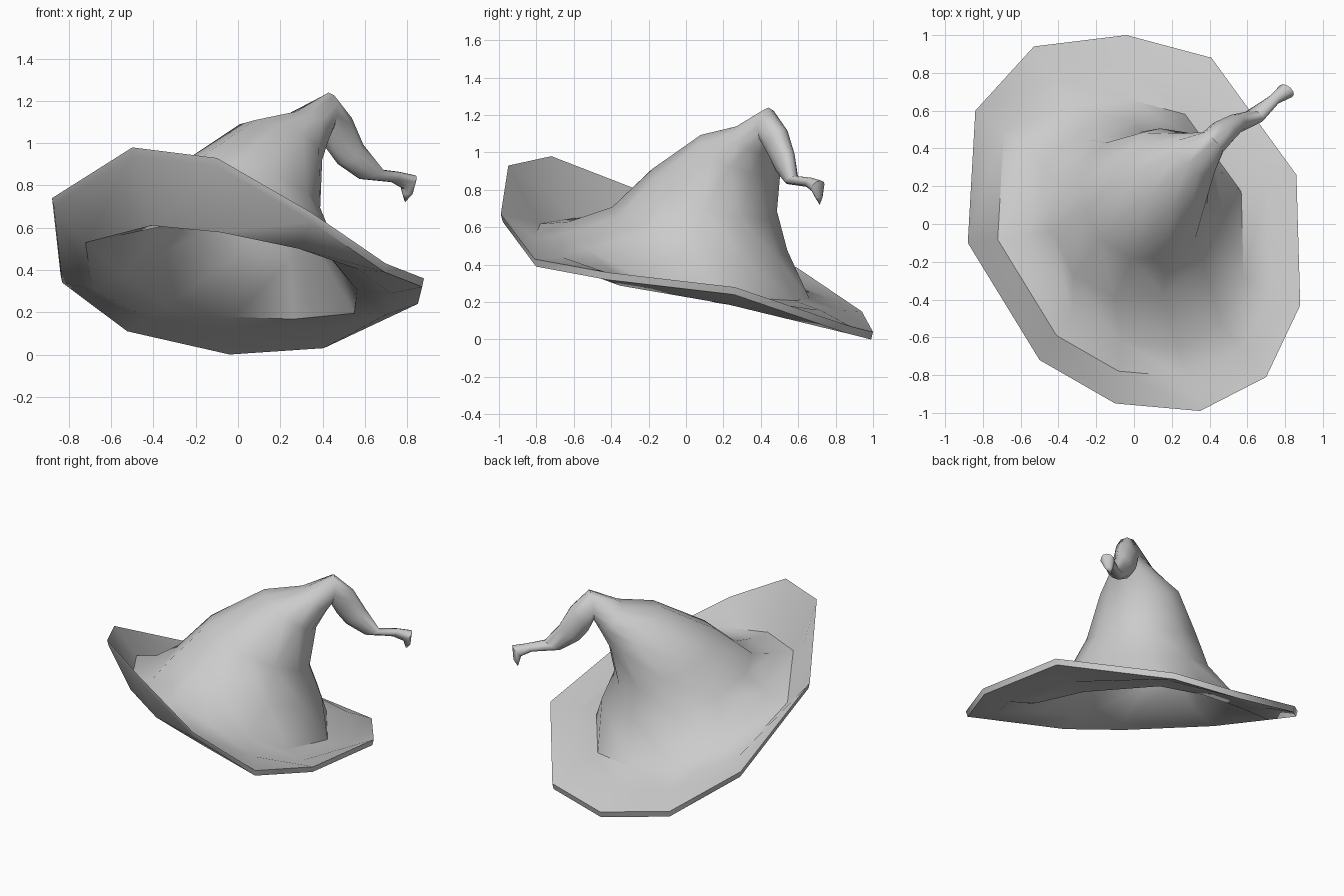
import bpy, bmesh
from math import radians, cos, sin
from mathutils import Vector as V

if "Cube" in bpy.data.objects:
    bpy.data.objects.remove(bpy.data.objects["Cube"])

# outer brim edge, clockwise from the back
RIM = [V(p) for p in (
    (-.04, 1.0, .04), (.41, .88, .07), (.86, .26, .28), (.88, -.43, .36),
    (.70, -.81, .43), (.35, -.99, .67), (-.10, -.95, .93), (-.50, -.72, .98),
    (-.88, -.10, .74), (-.84, .60, .38), (-.53, .94, .15))]
N = len(RIM)

# crown and curled tip: front/top point, back/under point, half width
CROWN = [
    ((-.31, -.28, .73), (.35, .42, .43), .45),
    ((-.17, -.09, .93), (.28, .38, .64), .35),
    ((.09, .15, 1.11), (.30, .42, .88), .25),
    ((.28, .31, 1.15), (.37, .43, .99), .14),
    ((.43, .44, 1.24), (.41, .43, 1.04), .075),
    ((.52, .52, 1.13), (.43, .46, .97), .07),
    ((.58, .565, 1.00), (.48, .49, .90), .055),
    ((.68, .58, .875), (.58, .55, .83), .045),
    ((.76, .67, .865), (.73, .65, .815), .03),
    ((.83, .72, .85), (.785, .69, .785), .045),
    ((.82, .72, .76), (.785, .70, .76), .025),
]
TIP = V((.79, .715, .72))
SIDE = V((-1, 1, 0)).normalized()


def brim_ring(k, lift):
    """Rim scaled by k and dropped onto the cupped, tilted brim surface."""
    ring = []
    for p in RIM:
        x, y = p.x * k, p.y * k
        s, u = x + y, y - x
        z = .42 - (.25 if s > 0 else .23) * s - .15 * max(0, u - .4)
        if s > 0:
            z = max(z, p.z - .05)
        else:
            z += lift
        ring.append(V((x, y, z)))
    return ring


def below(ring, k, d):
    """Underside copy of a brim ring."""
    return [V((p.x * k, p.y * k, p.z - d)) for p in ring]


def crown_ring(front, back, w, inset=0):
    f, b = V(front), V(back)
    c, a = (f + b) / 2, (b - f) / 2
    a = a * (1 - inset / a.length)
    ring = []
    for i in range(N):
        t = radians(92 - 45 - 360 / N * i)
        ring.append(c + a * cos(t) + SIDE * (w - inset) * sin(t))
    return ring


mid, base = brim_ring(.82, 0), brim_ring(.66, .05)
outer = [RIM, mid, base] + [crown_ring(*r) for r in CROWN]

# underside: rim lip, lower brim, then the lining of the crown
lining = [below(RIM, .99, .04), below(mid, 1, .04), below(base, .97, .04)]
lining += [crown_ring(*r, inset=.035) for r in CROWN[:4]]

bm = bmesh.new()


def loft(rings, end):
    loops = [[bm.verts.new(p) for p in r] for r in rings]
    for lo, hi in zip(loops, loops[1:]):
        for i in range(N):
            j = (i + 1) % N
            bm.faces.new((lo[i], lo[j], hi[j], hi[i]))
    tip = bm.verts.new(end)
    for i in range(N):
        bm.faces.new((loops[-1][i], loops[-1][(i + 1) % N], tip))
    return loops[0]


top_edge = loft(outer, TIP)
low_edge = loft(lining, V((.36, .40, 1.08)))
for i in range(N):
    j = (i + 1) % N
    bm.faces.new((top_edge[i], top_edge[j], low_edge[j], low_edge[i]))
bmesh.ops.recalc_face_normals(bm, faces=bm.faces[:])

# stand on the ground
low = min(v.co.z for v in bm.verts)
bmesh.ops.translate(bm, verts=bm.verts[:], vec=(0, 0, -low))

mesh = bpy.data.meshes.new("pointed_hat")
bm.to_mesh(mesh)
bm.free()
hat = bpy.data.objects.new("pointed_hat", mesh)
bpy.context.collection.objects.link(hat)
bpy.context.view_layer.objects.active = hat
hat.select_set(True)
bpy.ops.object.shade_smooth_by_angle(angle=radians(45))
